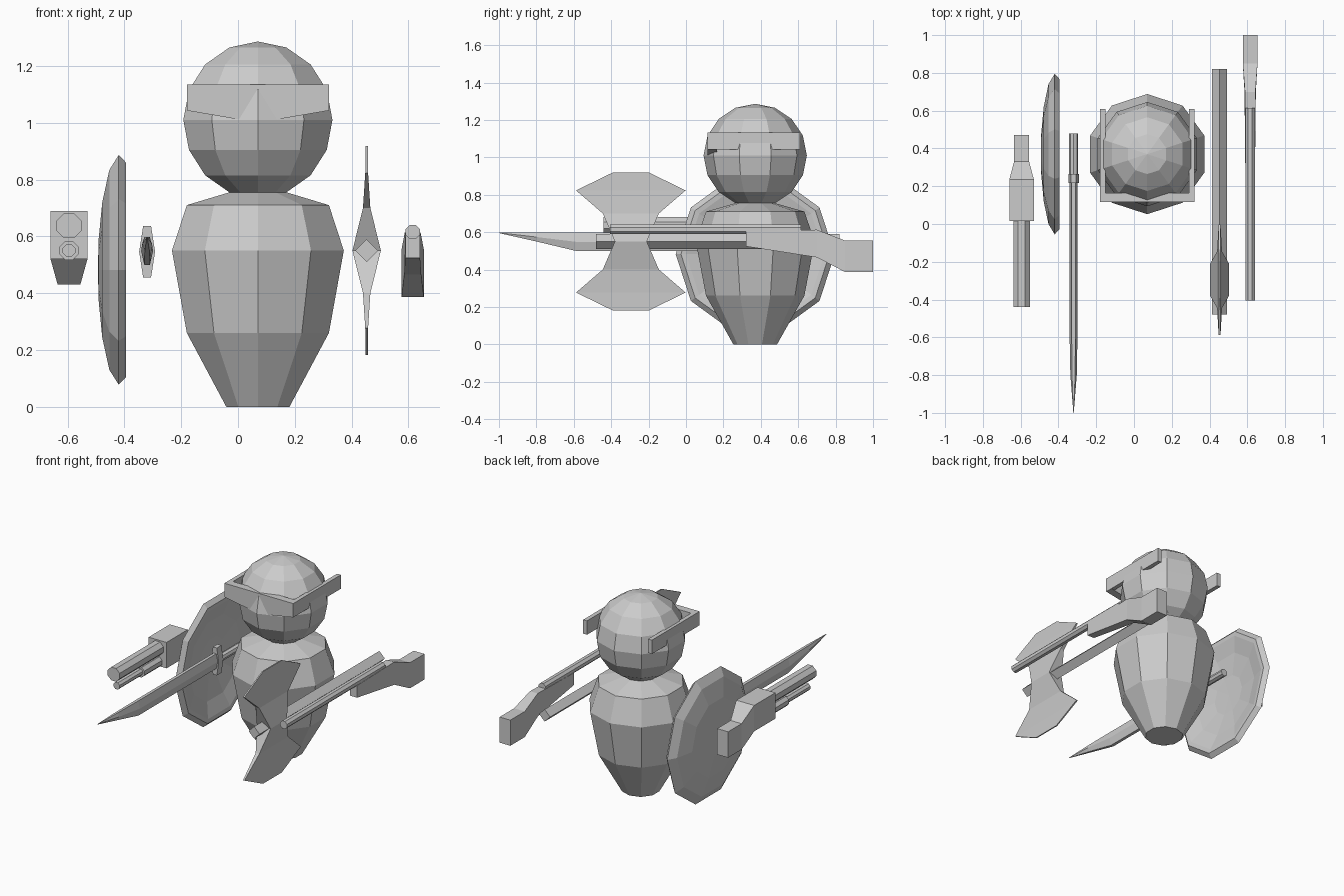
import bpy, bmesh
from math import sin, cos, pi

if "Cube" in bpy.data.objects:
    bpy.data.objects.remove(bpy.data.objects["Cube"])


def loft(name, rings):
    """Skin a list of equal-sized point rings and cap both ends."""
    bm = bmesh.new()
    vs = [[bm.verts.new(p) for p in ring] for ring in rings]
    n = len(rings[0])
    for a, b in zip(vs, vs[1:]):
        for i in range(n):
            j = (i + 1) % n
            bm.faces.new((a[i], a[j], b[j], b[i]))
    bm.faces.new(vs[0])
    bm.faces.new(vs[-1])
    bmesh.ops.remove_doubles(bm, verts=bm.verts, dist=0.0002)
    bmesh.ops.recalc_face_normals(bm, faces=bm.faces)
    me = bpy.data.meshes.new(name)
    bm.to_mesh(me)
    bm.free()
    ob = bpy.data.objects.new(name, me)
    bpy.context.collection.objects.link(ob)
    return ob


def rod(name, x, z, sections, n=8, start=0.0):
    """Round bar along y; sections are (y, radius)."""
    return loft(name, [[(x + r * cos(start + 2 * pi * i / n), y, z + r * sin(start + 2 * pi * i / n))
                        for i in range(n)] for y, r in sections])


def bar(name, x, sections):
    """Rectangular bar along y; sections are (y, half width bottom, half width top, z low, z high)."""
    return loft(name, [[(x - b, y, lo), (x + b, y, lo), (x + t, y, hi), (x - t, y, hi)]
                       for y, b, t, lo, hi in sections])


def box(name, x0, x1, y0, y1, z0, z1):
    return loft(name, [[(x0, y0, z), (x1, y0, z), (x1, y1, z), (x0, y1, z)] for z in (z0, z1)])


CX, CY = 0.07, 0.37

# Body and head: one ten-sided turned shape
R, HZ = 0.276, 1.01
profile = [(0.117, 0), (0.263, 0.26), (0.318, 0.55), (0.263, 0.71)]
profile += [(R * sin(k * pi / 8), HZ + R * cos(k * pi / 8)) for k in range(7, 0, -1)]
profile += [(0.0005, HZ + R)]
loft("body_and_head", [[(CX + r * sin(i * pi / 5), CY - r * cos(i * pi / 5), z) for i in range(10)]
                       for r, z in profile])

# Visor: front plate dipping to the middle, with side arms
plate = [(-0.25, 1.134), (-0.25, 1.043), (-0.07, 1.012), (0.07, 1.012), (0.25, 1.043), (0.25, 1.134)]
loft("visor_front", [[(CX + x, y, z) for x, z in plate] for y in (0.116, 0.165)])
for side, s in (("left", -1), ("right", 1)):
    box("visor_arm_" + side, CX + s * 0.25, CX + s * 0.222, 0.14, 0.61, 1.043, 1.134)

# Round shield: domed outside, hollow inside
dish = [(-0.493, 0.001), (-0.491, 0.11), (-0.478, 0.25), (-0.453, 0.37), (-0.42, 0.425),
        (-0.394, 0.397), (-0.397, 0.37), (-0.425, 0.27), (-0.445, 0.13), (-0.448, 0.001)]
loft("shield", [[(x, CY + r * cos(i * pi / 5), 0.482 + r * sin(i * pi / 5)) for i in range(10)]
                for x, r in dish])

# Sword: hexagonal blade rising to a point, guard and grip
SX = -0.32


def hexagon(y, wide, narrow, lo, hi):
    mid = (lo + hi) / 2
    return [(SX - narrow, y, lo), (SX + narrow, y, lo), (SX + wide, y, mid),
            (SX + narrow, y, hi), (SX - narrow, y, hi), (SX - wide, y, mid)]


loft("sword_blade", [hexagon(0.23, 0.021, 0.01, 0.5, 0.597), hexagon(-0.59, 0.021, 0.01, 0.5, 0.597),
                     hexagon(-0.8, 0.017, 0.008, 0.55, 0.598), hexagon(-1.0, 0.001, 0.001, 0.595, 0.598)])
loft("sword_guard", [hexagon(y, 0.028, 0.014, 0.456, 0.636) for y in (0.217, 0.265)])
rod("sword_grip", SX, 0.547, [(0.25, 0.024), (0.48, 0.024)])

# Double-bladed axe: square shaft on edge, blades thinning away from the middle
AX, AY, AZ = 0.453, -0.295, 0.55
half = [(0.0, 0.085, 0.05), (0.15, 0.15, 0.013), (0.273, 0.293, 0.005), (0.368, 0.098, 0.004)]
levels = [(-d, h, t) for d, h, t in half[:0:-1]] + half
loft("axe_blades", [[(AX - t, AY - h, AZ + d), (AX + t, AY - h, AZ + d),
                     (AX + t, AY + h, AZ + d), (AX - t, AY + h, AZ + d)] for d, h, t in levels])
rod("axe_shaft", AX, AZ, [(-0.48, 0.04), (0.82, 0.04)], n=4)

# Long gun: barrel and dropped stock
rod("long_barrel", 0.615, 0.615, [(-0.405, 0.027), (0.615, 0.027)], start=pi / 8)
bar("long_stock", 0.615, [(0.32, 0.026, 0.026, 0.524, 0.603), (0.7, 0.03, 0.028, 0.465, 0.613),
                          (0.85, 0.039, 0.039, 0.387, 0.555), (1.0, 0.039, 0.039, 0.387, 0.555)])

# Short gun: two barrels, receiver block and dropped stock
GX = -0.595
rod("upper_barrel", GX, 0.637, [(-0.44, 0.047), (0.03, 0.047)], start=pi / 8)
rod("lower_barrel", GX, 0.55, [(-0.41, 0.024), (-0.17, 0.024), (-0.17, 0.036), (0.03, 0.036)], start=pi / 8)
bar("short_stock", GX, [(0.015, 0.065, 0.065, 0.52, 0.69), (0.235, 0.065, 0.065, 0.52, 0.69),
                        (0.33, 0.04, 0.04, 0.43, 0.6), (0.47, 0.04, 0.04, 0.43, 0.6)])
